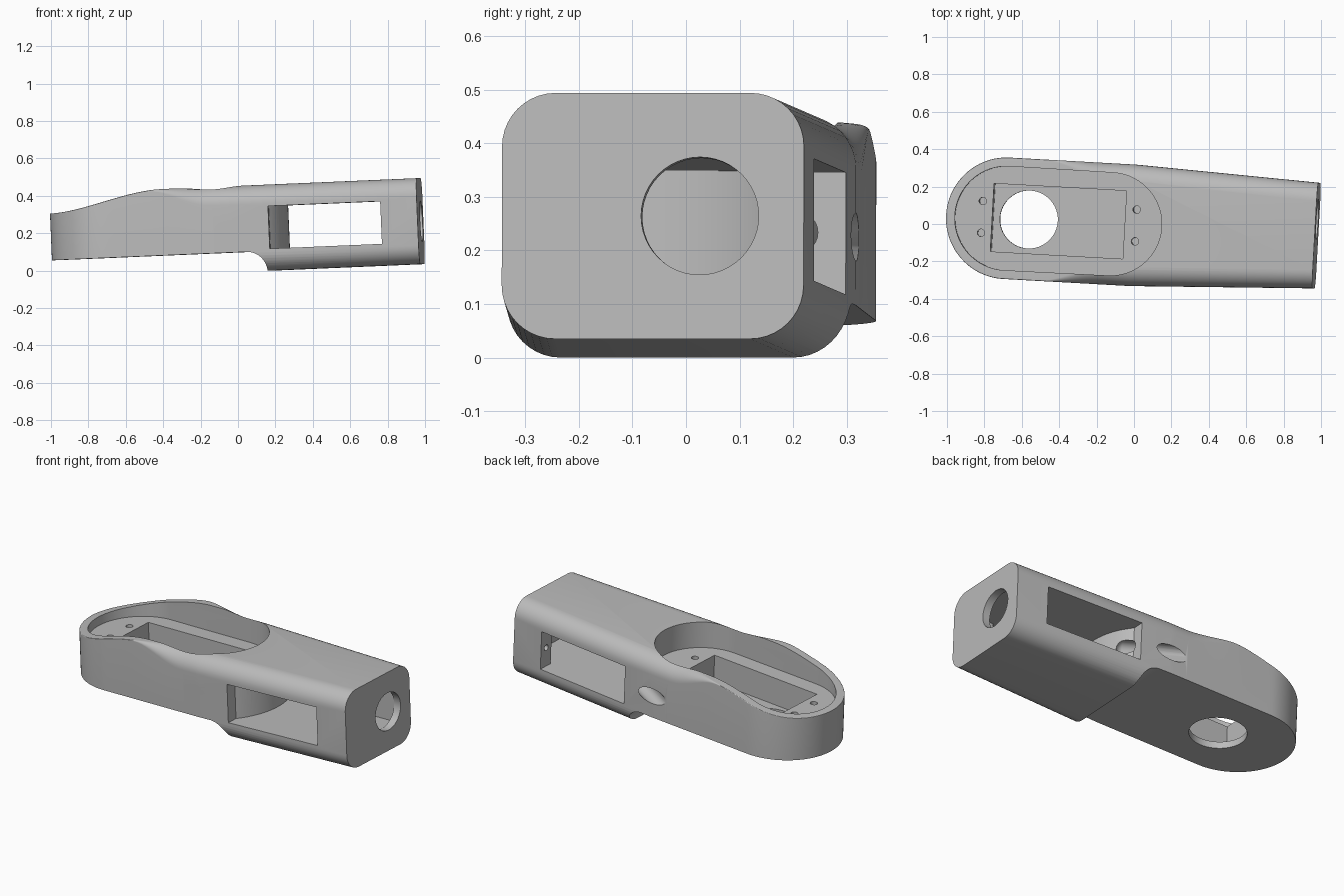
import bpy, bmesh
from math import sin, cos, pi, radians, sqrt
from mathutils import Matrix, Vector

cube = bpy.data.objects.get("Cube")
if cube:
    bpy.data.objects.remove(cube, do_unlink=True)

grey = bpy.data.materials.new("plain grey")
grey.use_nodes = True
grey.diffuse_color = (0.5, 0.5, 0.5, 1)
grey.node_tree.nodes["Principled BSDF"].inputs["Base Color"].default_value = (0.5, 0.5, 0.5, 1)

ROUND = 0.325     # radius of the rounded end
LENGTH = 1.655    # from the rounded end's centre to the flat end
BOTTOM = -0.105   # underside of the deep section


def finish(name, bm):
    bmesh.ops.recalc_face_normals(bm, faces=bm.faces)
    mesh = bpy.data.meshes.new(name)
    bm.to_mesh(mesh)
    bm.free()
    mesh.materials.append(grey)
    obj = bpy.data.objects.new(name, mesh)
    bpy.context.collection.objects.link(obj)
    return obj


def smooth(t):
    t = max(0, min(1, t))
    return t * t * (3 - 2 * t)


def loft(bm, rings):
    rings = [[bm.verts.new(p) for p in ring] for ring in rings]
    for a, b in zip(rings, rings[1:]):
        for i in range(len(a)):
            j = (i + 1) % len(a)
            bm.faces.new((a[i], a[j], b[j], b[i]))
    bm.faces.new(rings[0])
    bm.faces.new(rings[-1])


def prism(name, profile, lo, hi, axis):
    """Extrude a 2D profile along the x, y or z axis."""
    def place(p, d):
        p = list(p)
        p.insert("xyz".index(axis), d)
        return p
    bm = bmesh.new()
    loft(bm, [[place(p, d) for p in profile] for d in (lo, hi)])
    return finish(name, bm)


def arc(cx, cy, r, start, end, n=24):
    angles = [radians(start + (end - start) * i / n) for i in range(n + 1)]
    return [(cx + r * cos(a), cy + r * sin(a)) for a in angles]


def circle(cx, cy, r, n=48):
    return arc(cx, cy, r, 0, 360, n)[:-1]


def box(x0, x1, y0, y1):
    return [(x0, y0), (x1, y0), (x1, y1), (x0, y1)]


# Body cross-section: rounded box whose upper corners sharpen near the round end
def section(x):
    if x < 0:
        half = sqrt(ROUND ** 2 - x * x)
    else:
        half = ROUND - 0.0425 * max(0, (x - 0.67) / (LENGTH - 0.67))
    top = 0.25 + 0.105 * smooth((x + ROUND) / 0.625)
    rt = 0.004 + 0.096 * smooth((x - 0.2) / 0.35)
    rb = 0.1
    wt, wb = min(rt, half * 0.9), min(rb, half * 0.9)
    pts = []
    for sy, sz, w, h, start in ((1, 1, wt, rt, 0), (-1, 1, wt, rt, 90),
                                (-1, -1, wb, rb, 180), (1, -1, wb, rb, 270)):
        cz = top - h if sz > 0 else BOTTOM + h
        for c, s in arc(0, 0, 1, start, start + 90, 10):
            pts.append((x, sy * (half - w) + w * c, cz + h * s))
    return pts


stations = [-ROUND * cos(radians(1 + 89 * i / 24)) for i in range(24)]
stations += [0.67 * i / 24 for i in range(25)] + [LENGTH]
bm = bmesh.new()
loft(bm, [section(x) for x in stations])
body = finish("arm_body", bm)

cutters = []

# Step under the shallow section, with a curved shoulder
cutters.append(prism("underside_step", [(0.84, -0.4), (-0.6, -0.4), (-0.6, 0)]
                     + arc(0.735, BOTTOM, -BOTTOM, 90, 0, 16), -0.6, 0.6, "y"))

# Long round-ended recess, rectangular motor well and shaft hole
cutters.append(prism("top_recess", arc(0, 0, 0.278, 90, 270, 40)
                     + arc(0.56, 0, 0.275, -90, 90, 40), 0.2, 0.6, "z"))
cutters.append(prism("motor_well", box(-0.08, 0.63, -0.182, 0.182), 0.04, 0.3, "z"))
cutters.append(prism("shaft_hole", circle(0.11, 0, 0.155), -0.2, 0.1, "z"))

# Side window with a bulging inner wall and a motor seat behind the flat end
cutters.append(prism("side_window", [
    (0.86, -0.5), (1.46, -0.5), (1.46, -0.2), (1.61, -0.2),
    (1.61, 0.2), (1.46, 0.2), (1.46, 0.5), (0.86, 0.5)]
    + arc(0.56, 0, 0.39, 39.7, -39.7), 0.012, 0.24, "z"))
cutters.append(prism("end_hole", circle(0.088, 0.125, 0.11), 1.55, 1.8, "x"))

for side in (-1, 1):
    # Screw holes
    for x in (-0.135, 0.69):
        cutters.append(prism("floor_screw_hole", circle(x, side * 0.085, 0.02, 20), 0.1, 0.25, "z"))
    cutters.append(prism("seat_screw_hole", circle(side * 0.245, 0.126, 0.017, 20), 1.4, 1.55, "x"))

    # Slanting cable groove: a capsule running from the side into the window
    start = Vector((0.5, side * 0.414, 0.128))
    end = Vector((0.885, side * 0.2, 0.128))
    bm = bmesh.new()
    bmesh.ops.create_uvsphere(bm, u_segments=32, v_segments=16, radius=0.045)
    for v in bm.verts:
        if v.co.z > 0.001:
            v.co.z += (end - start).length
    turn = (end - start).to_track_quat("Z", "Y").to_matrix().to_4x4()
    bm.transform(Matrix.Translation(start) @ turn)
    cutters.append(finish("cable_groove", bm))

# Cut everything out of the body
bpy.ops.object.select_all(action="DESELECT")
bpy.context.view_layer.objects.active = body
body.select_set(True)
for cutter in cutters:
    cutter.hide_render = True
    mod = body.modifiers.new("cut", "BOOLEAN")
    mod.operation = "DIFFERENCE"
    mod.solver = "EXACT"
    mod.object = cutter
    bpy.ops.object.modifier_apply(modifier=mod.name)
for cutter in cutters:
    bpy.data.objects.remove(cutter, do_unlink=True)

# Set the arm at its slight tilt
body.data.transform(Matrix.Translation((-0.67, 0.03, 0.069))
                    @ Matrix.Rotation(radians(-3.2), 4, "Z")
                    @ Matrix.Rotation(radians(-2.45), 4, "Y"))
bpy.ops.object.shade_smooth_by_angle(angle=radians(30))
